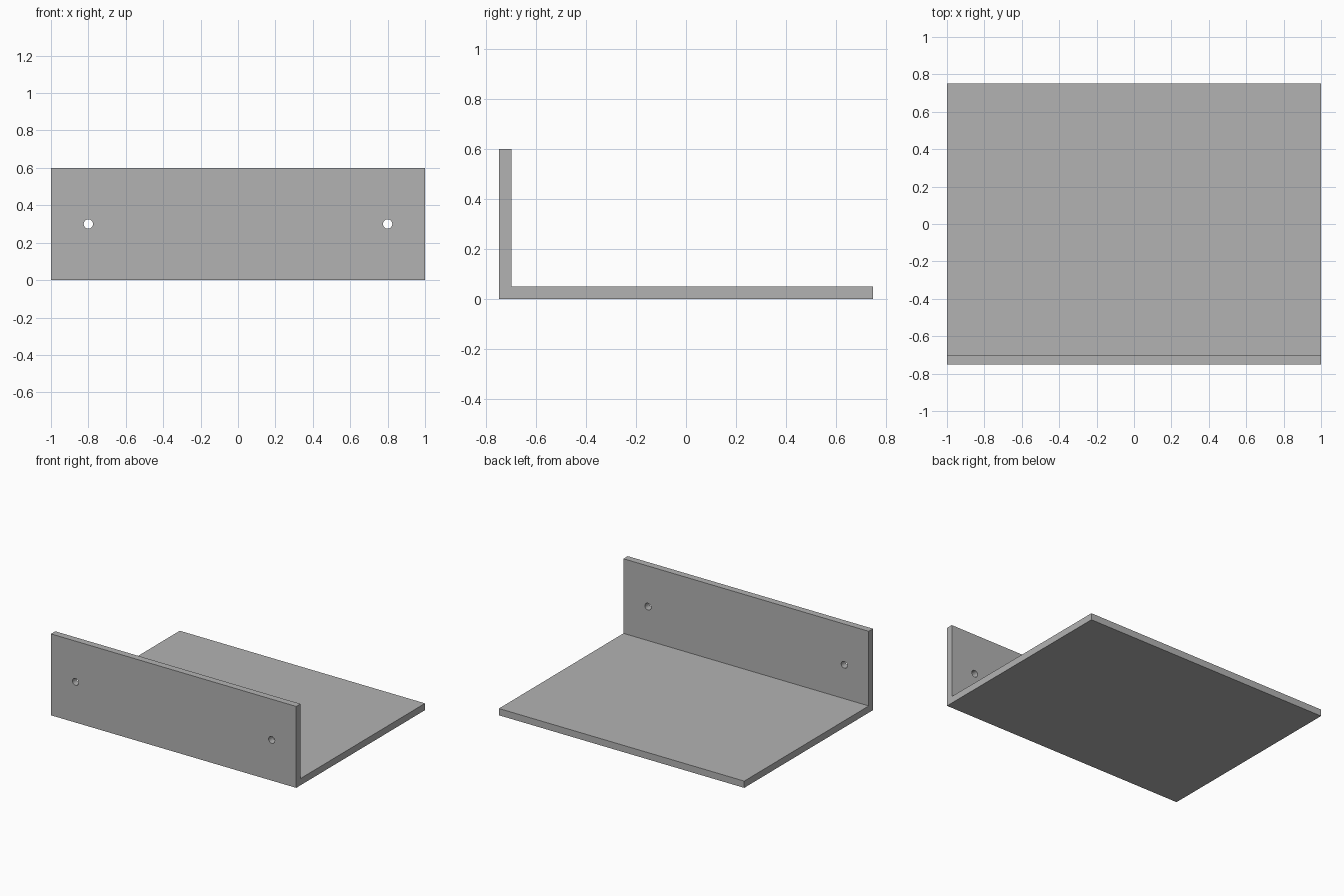
import bpy
import bmesh

if "Cube" in bpy.data.objects:
    bpy.data.objects.remove(bpy.data.objects["Cube"], do_unlink=True)

WIDTH, DEPTH, HEIGHT, THICK = 2.0, 1.5, 0.6, 0.05
HOLE_X, HOLE_Z, HOLE_RADIUS = 0.8, 0.3, 0.025
FRONT = -DEPTH / 2

grey = bpy.data.materials.new("plain grey")
grey.use_nodes = True
colour = (0.45, 0.45, 0.45, 1)
grey.diffuse_color = colour
grey.node_tree.nodes["Principled BSDF"].inputs["Base Color"].default_value = colour

# L-shaped side profile, extruded across the width
profile = [
    (FRONT, 0), (-FRONT, 0), (-FRONT, THICK),
    (FRONT + THICK, THICK), (FRONT + THICK, HEIGHT), (FRONT, HEIGHT),
]
bm = bmesh.new()
side = bm.faces.new([bm.verts.new((-WIDTH / 2, y, z)) for y, z in profile])
extruded = bmesh.ops.extrude_face_region(bm, geom=[side])["geom"]
bmesh.ops.translate(bm, vec=(WIDTH, 0, 0),
                    verts=[v for v in extruded if isinstance(v, bmesh.types.BMVert)])
bmesh.ops.recalc_face_normals(bm, faces=bm.faces)
mesh = bpy.data.meshes.new("angle_bracket")
bm.to_mesh(mesh)
bm.free()
mesh.materials.append(grey)
bracket = bpy.data.objects.new("angle_bracket", mesh)
bpy.context.collection.objects.link(bracket)

# Screw holes through the upright plate
for sign in (-1, 1):
    bpy.ops.mesh.primitive_cylinder_add(
        vertices=32, radius=HOLE_RADIUS, depth=THICK * 4,
        location=(sign * HOLE_X, FRONT + THICK / 2, HOLE_Z), rotation=(1.5708, 0, 0))
    cutter = bpy.context.object
    cutter.name = "hole_cutter"
    cutter.hide_render = True
    cutter.data.materials.append(grey)
    hole = bracket.modifiers.new("screw_hole", "BOOLEAN")
    hole.operation = "DIFFERENCE"
    hole.solver = "EXACT"
    hole.object = cutter
    bpy.context.view_layer.objects.active = bracket
    bpy.ops.object.modifier_apply(modifier=hole.name)
    bpy.data.objects.remove(cutter, do_unlink=True)

# Smooth hole walls, sharp plate edges
bpy.ops.object.select_all(action="DESELECT")
bracket.select_set(True)
bpy.context.view_layer.objects.active = bracket
bpy.ops.object.shade_smooth_by_angle(angle=0.5)
